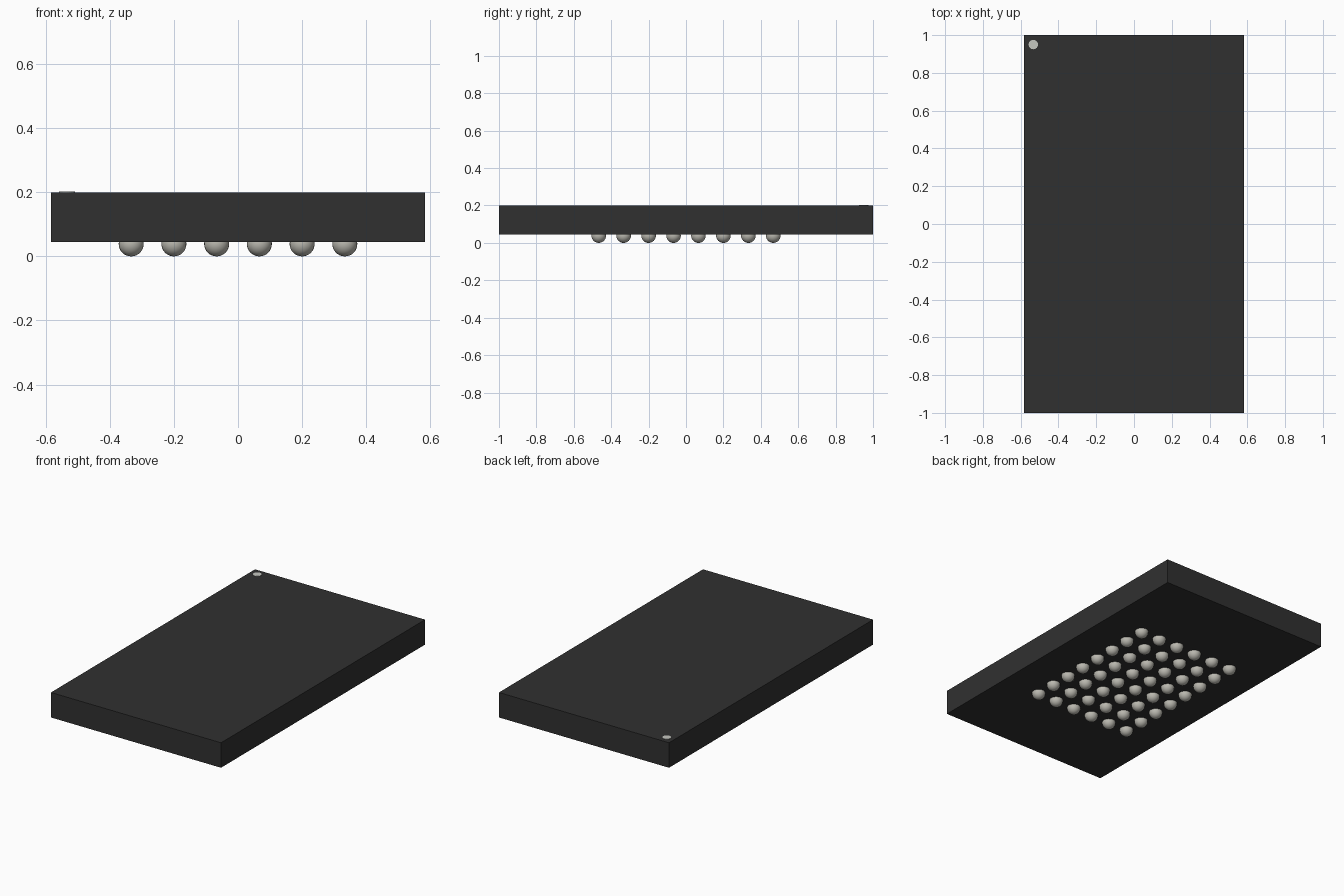
import bpy
import bmesh
from mathutils import Matrix, Vector

cube = bpy.data.objects.get("Cube")
if cube:
    bpy.data.objects.remove(cube, do_unlink=True)

WIDTH, DEPTH = 1.167, 2.0
BOTTOM, TOP = 0.045, 0.2
PITCH, BALL_R = 0.1333, 0.039
COLUMNS, ROWS = 6, 8


def material(name, color):
    mat = bpy.data.materials.new(name)
    mat.use_nodes = True
    mat.diffuse_color = (*color, 1)
    mat.node_tree.nodes["Principled BSDF"].inputs["Base Color"].default_value = (*color, 1)
    return mat


def make_object(name, bm, mat):
    mesh = bpy.data.meshes.new(name)
    bm.to_mesh(mesh)
    bm.free()
    mesh.materials.append(mat)
    obj = bpy.data.objects.new(name, mesh)
    bpy.context.collection.objects.link(obj)
    return obj


black = material("matte black", (0.03, 0.03, 0.03))
solder = material("solder grey", (0.49, 0.48, 0.43))
white = material("marker grey", (0.56, 0.57, 0.53))

# Package body
bm = bmesh.new()
bmesh.ops.create_cube(bm, size=1)
bmesh.ops.scale(bm, vec=(WIDTH, DEPTH, TOP - BOTTOM), verts=bm.verts)
bmesh.ops.translate(bm, vec=(0, 0, (TOP + BOTTOM) / 2), verts=bm.verts)
make_object("package_body", bm, black)

# Corner marker dot, a thin plate on the top face
bm = bmesh.new()
bmesh.ops.create_cone(bm, cap_ends=True, segments=24, radius1=0.025, radius2=0.025,
                      depth=0.004, matrix=Matrix.Translation((-0.533, 0.95, TOP)))
make_object("corner_marker", bm, white)

# Grid of solder balls, cut off just inside the body
bm = bmesh.new()
for i in range(COLUMNS):
    for j in range(ROWS):
        place = Vector(((i - (COLUMNS - 1) / 2) * PITCH, (j - (ROWS - 1) / 2) * PITCH, BALL_R))
        bmesh.ops.create_uvsphere(bm, u_segments=24, v_segments=16, radius=BALL_R,
                                  matrix=Matrix.Translation(place))
bmesh.ops.bisect_plane(bm, geom=bm.verts[:] + bm.edges[:] + bm.faces[:],
                       plane_co=(0, 0, BOTTOM + 0.002), plane_no=(0, 0, 1), clear_outer=True)
for face in bm.faces:
    face.smooth = True
make_object("solder_balls", bm, solder)
